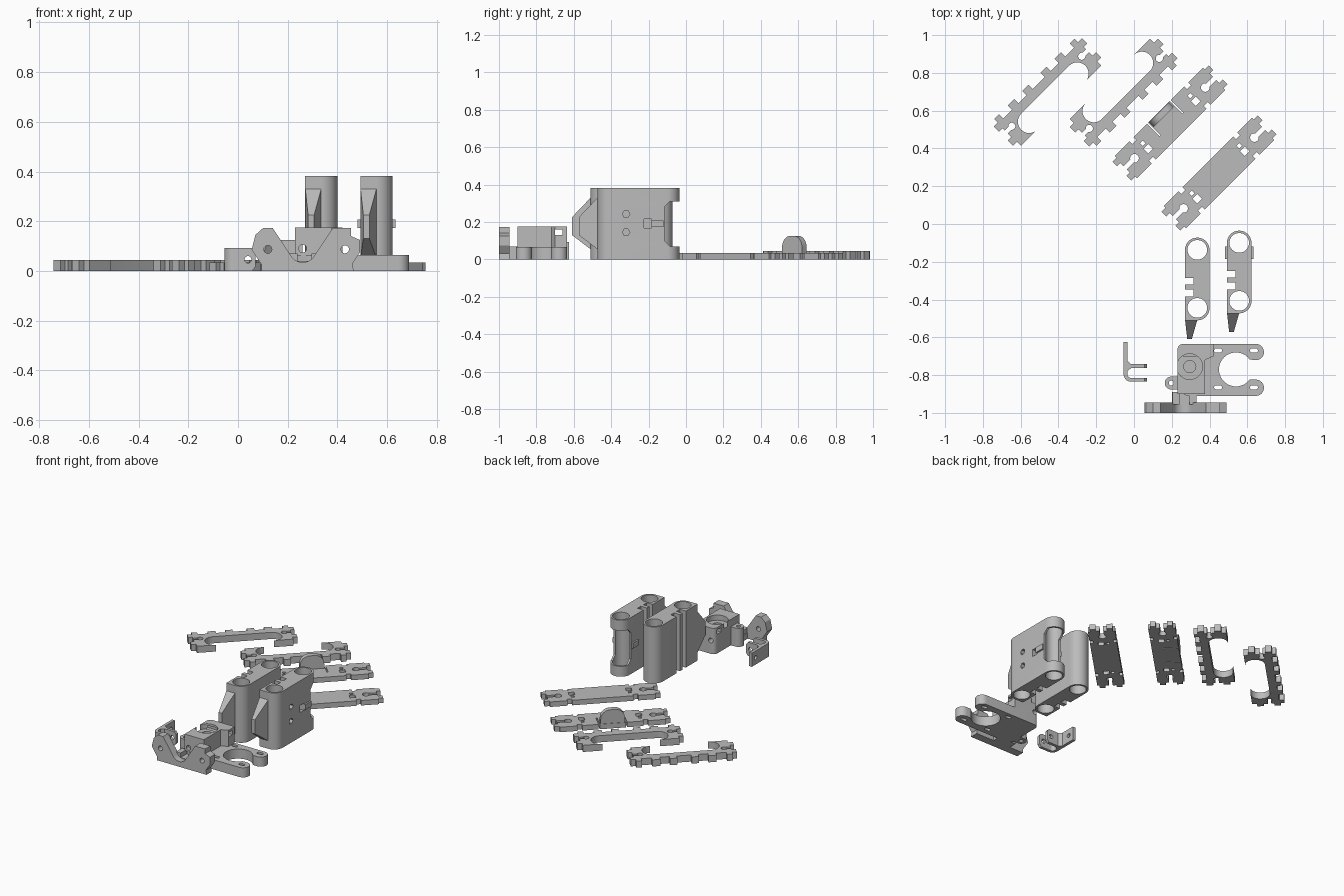
import bpy, bmesh, math
from math import pi, cos, sin
from mathutils import Vector

if "Cube" in bpy.data.objects:
    bpy.data.objects.remove(bpy.data.objects["Cube"])

grey = bpy.data.materials.new("plain grey plastic")
grey.use_nodes = True
COLOUR = (0.5, 0.5, 0.5, 1)
grey.diffuse_color = COLOUR
grey.node_tree.nodes["Principled BSDF"].inputs["Base Color"].default_value = COLOUR
parts = []


def prism(name, pts, lo, hi, axis="z"):
    """Extrude a closed outline along one axis."""
    place = {"z": lambda a, b, h: (a, b, h),
             "x": lambda a, b, h: (h, a, b),
             "y": lambda a, b, h: (a, h, b)}[axis]
    bm = bmesh.new()
    bottom = [bm.verts.new(place(a, b, lo)) for a, b in pts]
    top = [bm.verts.new(place(a, b, hi)) for a, b in pts]
    bm.faces.new(bottom)
    bm.faces.new(top)
    n = len(pts)
    for i in range(n):
        j = (i + 1) % n
        bm.faces.new((bottom[i], bottom[j], top[j], top[i]))
    bmesh.ops.recalc_face_normals(bm, faces=bm.faces)
    mesh = bpy.data.meshes.new(name)
    bm.to_mesh(mesh)
    bm.free()
    mesh.materials.append(grey)
    obj = bpy.data.objects.new(name, mesh)
    bpy.context.collection.objects.link(obj)
    parts.append(obj)
    return obj


def arc(cx, cy, r, start=0, end=360, n=16):
    return [(cx + r * cos(math.radians(start + (end - start) * i / n)),
             cy + r * sin(math.radians(start + (end - start) * i / n))) for i in range(n + 1)]


def disc(cx, cy, r, n=32):
    return arc(cx, cy, r, n=n)[:-1]


def slot(cx, cy, half, r):
    return arc(cx + half, cy, r, -90, 90) + arc(cx - half, cy, r, 90, 270)


def rect(x0, x1, y0, y1):
    return [(x0, y0), (x1, y0), (x1, y1), (x0, y1)]


def boolean(obj, shapes, lo=-1, hi=1, axis="z", operation="DIFFERENCE"):
    """Apply one boolean per outline, then discard the helper."""
    for pts in shapes:
        tool = prism("helper", pts, lo, hi, axis)
        tool.hide_render = True
        mod = obj.modifiers.new("cut", "BOOLEAN")
        mod.operation, mod.object, mod.solver = operation, tool, "EXACT"
        graph = bpy.context.evaluated_depsgraph_get()
        mesh = bpy.data.meshes.new_from_object(obj.evaluated_get(graph))
        obj.modifiers.clear()
        obj.data = mesh
        parts.remove(tool)
        bpy.data.objects.remove(tool)


def lay(obj, x, y, angle):
    obj.location = (x, y, 0)
    obj.rotation_euler.z = math.radians(angle)


# Flat plates with notched edges and keyhole ends
QUARTER = [(0, .083), (.19, .083), (.19, .063), (.22, .063), (.22, .083), (.33, .083),
           (.33, .07), (.36, .07), (.36, .035), (.335, .035), (.335, .012), (.27, .012)]


def make_plate(name, x, y, flexible=False):
    right = QUARTER + [(u, -w) for u, w in reversed(QUARTER)]
    left = [(-u, w) for u, w in reversed(right[1:-1])]
    plate = prism(name, right + left, 0, .034)
    holes = []
    for s in (-1, 1):
        holes += [disc(s * .265, 0, .023, 20),
                  rect(s * .178 - .018, s * .178 + .018, -.033, .003),
                  rect(s * .178 - .01, s * .178 + .01, .016, .036)]
        if flexible:
            holes.append(rect(s * .085 - .004, s * .085 + .004, -.01, .1))
    boolean(plate, holes)
    lay(plate, x, y, 45)


make_plate("plain_side_plate", .45, .27)
make_plate("latch_side_plate", .19, .535, True)
latch = prism("latch_tab", [(.075, .02)] + arc(.015, .065, .06, 0, 90)
              + arc(-.015, .065, .06, 90, 180) + [(-.075, .02)], .045, .08, "y")
lay(latch, .19, .535, 45)

# Open frames with edge teeth
FRAME_HALF = [(0, .07), (.045, .07), (.045, .1), (.09, .1), (.09, .07), (.15, .07),
              (.15, .1), (.2, .1), (.2, .07), (.265, .07), (.265, .1), (.3, .1), (.3, .075),
              (.33, .075), (.33, .035), (.305, .035), (.305, -.03), (.33, -.03),
              (.33, -.07), (.3, -.07), (.3, -.1)]


def make_frame(name, x, y, angle):
    opening = arc(.18, -.04, .06, -90, 90)
    half = FRAME_HALF + opening
    outline = half + [(-u, w) for u, w in reversed(half[1:])]
    frame = prism(name, outline, 0, .045)
    for s in (-1, 1):
        boolean(frame, [disc(s * .262, .008, .019, 20),
                        rect(*sorted((s * .262, s * .35)), -.003, .018)])
    lay(frame, x, y, angle)


make_frame("left_frame", -.456, .697, 45)
make_frame("middle_frame", -.057, .697, 225)


# Upright sliding blocks
def make_block(name, dx, dy, height=.382):
    x = .335 + dx
    outline = arc(x, -.137 + dy, .065, 0, 180)
    edge = x - .065
    for y in (-.285, -.348):
        outline += [(edge, y + dy), (edge + .045, y + dy),
                    (edge + .045, y - .036 + dy), (edge, y - .036 + dy)]
    outline += [(edge, -.51 + dy)] + arc(x, -.445 + dy, .065, -90, 0)
    block = prism(name, outline, 0, height)
    boolean(block, [disc(x, y + dy, .052) for y in (-.137, -.444)])
    # tapered spur on the front face
    bm = bmesh.new()
    base = [bm.verts.new((edge + a, -.505 + dy, z))
            for a, z in ((0, .05), (.066, .05), (.066, .335), (0, .335))]
    tip = [bm.verts.new((edge + a, -.61 + dy, z))
           for a, z in ((.012, .13), (.036, .13), (.036, .225), (.012, .225))]
    bm.faces.new(base)
    bm.faces.new(tip)
    for i in range(4):
        j = (i + 1) % 4
        bm.faces.new((base[i], base[j], tip[j], tip[i]))
    bmesh.ops.recalc_face_normals(bm, faces=bm.faces)
    mesh = bpy.data.meshes.new(name + "_spur")
    bm.to_mesh(mesh)
    bm.free()
    mesh.materials.append(grey)
    spur = bpy.data.objects.new(name + "_spur", mesh)
    bpy.context.collection.objects.link(spur)
    parts.append(spur)
    return block


make_block("left_block", 0, 0)
right_block = make_block("right_block", .222, .037)
# end window, screw holes and nut pocket
boolean(right_block, [[(0, .07), (-.085, .07), (-.115, .1), (-.115, .28), (-.085, .31), (0, .31)]],
        axis="x")
boolean(right_block, [disc(-.32, z, .02, 6) for z in (.145, .242)] + [rect(-.225, -.185, .167, .215)],
        .57, .7, "x")
for s in (-1, 1):
    prism("cross_pin", rect(-.185, -.12, .172, .208),
          *sorted((.557 + s * .06, .557 + s * .076)), "x")

# Motor mount base with two arms
base = prism("mount_base", [(.38, -.91)] + arc(.645, -.867, .043, -90, 90)
             + [(.6, -.824)] + [(.6, -.716)] + arc(.645, -.678, .043, -90, 90)
             + arc(.26, -.665, .03, 90, 180) + [(.23, -.88), (.28, -.91)], 0, .065)
boolean(base, [disc(.54, -.77, .09, 40)]
        + [slot(x, y, .01, .011) for x in (.445, .635) for y in (-.67, -.865)])

# Raised body with filament hole
body = prism("mount_body", arc(.26, -.665, .03, 90, 180)
             + [(.23, -.9), (.375, -.9), (.375, -.72), (.42, -.7), (.42, -.635)], .06, .175)
boolean(body, [disc(.295, -.755, .032)])
boolean(body, [disc(.295, -.755, .068)], .14, .2)
boolean(body, [rect(-.7, -.66, .13, .16)], axis="x")
boolean(body, [disc(.26, .09, .016, 20)], axis="y")
boolean(body, [disc(.54, -.77, .09, 40)])

# Hinge lug
lug = prism("hinge_lug", arc(.197, -.842, .034, 90, 270) + [(.26, -.876), (.26, -.808)], 0, .125)
boolean(lug, [disc(.197, -.842, .013, 20)])
for x in (.205, .295):
    prism("hinge_rib", rect(x, x + .035, -.955, -.89), 0, .07)
prism("hinge_web", rect(.2, .33, -.955, -.89), 0, .04)

# Front clamp plate with rounded notch
clamp = prism("front_clamp", [(.095, 0), (.095, .025), (.055, .085), (.07, .145), (.1, .172), (.14, .172)]
              + arc(.26, .09, .055, 215, 325)
              + [(.38, .172), (.455, .172), (.455, .14), (.49, .125), (.49, .075), (.46, .03), (.465, 0)],
              -1, -.945, "y")
boolean(clamp, [disc(x, .087, .016, 24) for x in (.12, .43)], axis="y")

# Small forked bracket
bracket = prism("forked_bracket", [(-.055, -.625), (-.055, -.795)] + arc(-.015, -.795, .04, 180, 270)
                + [(.07, -.835), (.07, -.815)] + arc(-.015, -.795, .02, 270, 180)
                + [(-.035, -.78), (-.015, -.762), (.07, -.762), (.07, -.742), (-.015, -.742),
                   (-.035, -.725), (-.035, -.625)], 0, .092)
boolean(bracket, [disc(.04, .046, .014, 20),
                  [(.05, -.01), (.08, -.01), (.08, .03)],
                  [(.05, .1), (.08, .1), (.08, .065)]], axis="y")
boolean(bracket, [disc(-.665, .046, .014, 20)], -.1, 0, "x")

# Smooth the curved walls, keep edges crisp
bpy.ops.object.select_all(action="DESELECT")
for obj in parts:
    obj.select_set(True)
bpy.context.view_layer.objects.active = parts[0]
bpy.ops.object.shade_smooth_by_angle(angle=math.radians(30))
